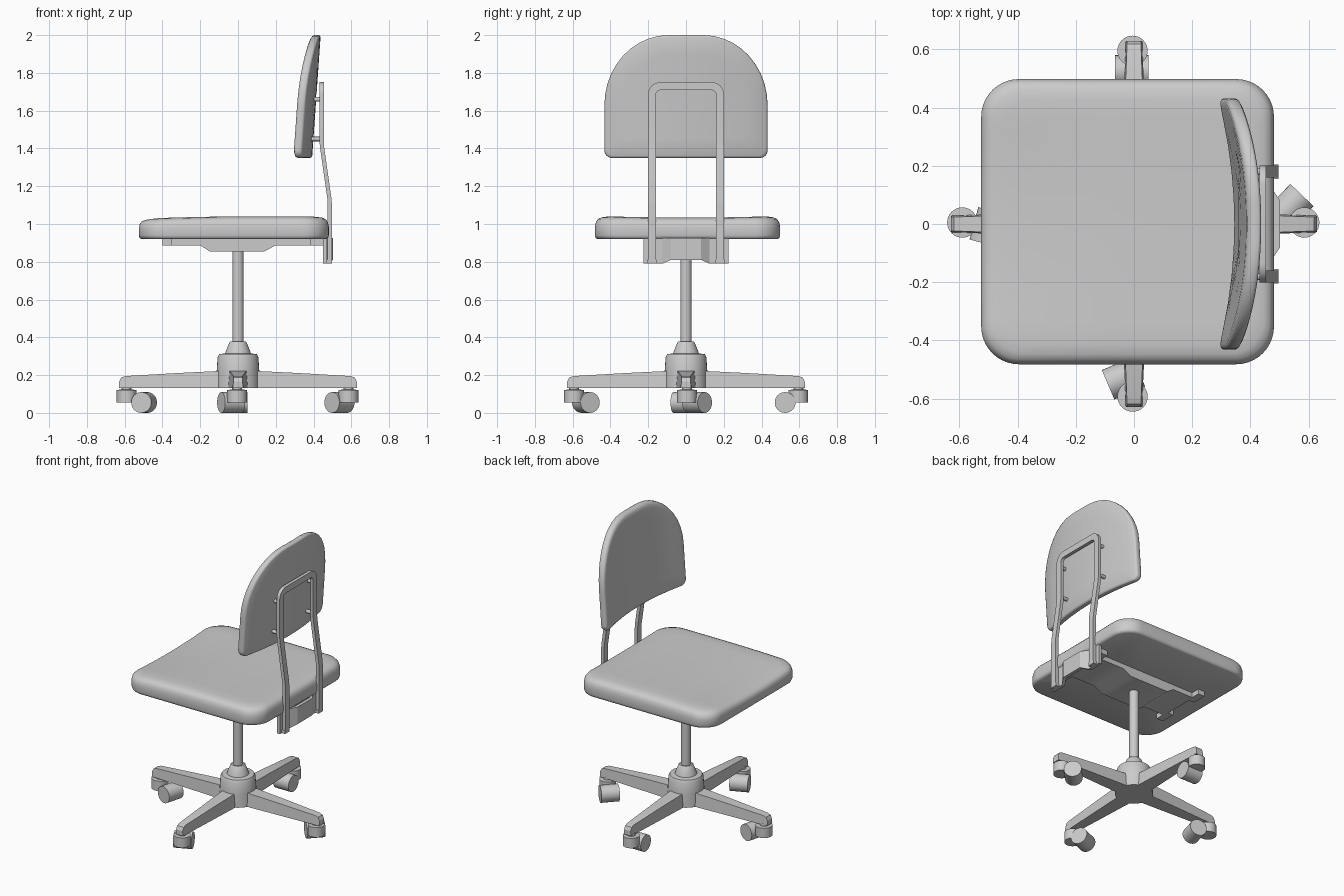
import bpy
import bmesh
from math import sin, cos, pi, radians
from mathutils import Vector, Matrix

if "Cube" in bpy.data.objects:
    bpy.data.objects.remove(bpy.data.objects["Cube"])

grey = bpy.data.materials.new("plain grey")
grey.use_nodes = True
grey.diffuse_color = (0.6, 0.6, 0.6, 1)
grey.node_tree.nodes["Principled BSDF"].inputs["Base Color"].default_value = (0.6, 0.6, 0.6, 1)


def finish(name, bm, angle=35):
    """Turn a bmesh into a shaded object."""
    bmesh.ops.recalc_face_normals(bm, faces=bm.faces[:])
    mesh = bpy.data.meshes.new(name)
    bm.to_mesh(mesh)
    bm.free()
    mesh.materials.append(grey)
    ob = bpy.data.objects.new(name, mesh)
    bpy.context.collection.objects.link(ob)
    bpy.ops.object.select_all(action='DESELECT')
    ob.select_set(True)
    bpy.context.view_layer.objects.active = ob
    bpy.ops.object.shade_smooth_by_angle(angle=radians(angle))
    return ob


def loft(name, rings, angle=35):
    """Skin closed rings of points and cap both ends."""
    bm = bmesh.new()
    loops = [[bm.verts.new(p) for p in ring] for ring in rings]
    n = len(loops[0])
    for a, b in zip(loops, loops[1:]):
        for i in range(n):
            bm.faces.new((a[i], a[(i + 1) % n], b[(i + 1) % n], b[i]))
    bm.faces.new(loops[0])
    bm.faces.new(loops[-1])
    return finish(name, bm, angle)


def box(name, x, y, z):
    return loft(name, [[(x[0], y[0], h), (x[1], y[0], h), (x[1], y[1], h), (x[0], y[1], h)] for h in z])


def turned(name, profile, cx=0, cy=0, n=32):
    """Upright turned part from (radius, height) pairs."""
    return loft(name, [[(cx + r * cos(2 * pi * i / n), cy + r * sin(2 * pi * i / n), z)
                        for i in range(n)] for r, z in profile])


def rod(name, centre, axis, radius, length, n=32):
    bm = bmesh.new()
    turn = Vector(axis).to_track_quat('Z', 'Y').to_matrix().to_4x4()
    bmesh.ops.create_cone(bm, cap_ends=True, segments=n, radius1=radius, radius2=radius,
                          depth=length, matrix=Matrix.Translation(centre) @ turn)
    return finish(name, bm)


def outline(hw, hh, low, top, n=10, split=8):
    """Rounded rectangle; low and top are (width, height) corner radii."""
    corners = []
    for k, (sx, sy, r) in enumerate(((1, 1, top), (-1, 1, top), (-1, -1, low), (1, -1, low))):
        arc = [(k + i / n) * pi / 2 for i in range(n + 1)]
        corners.append([(sx * (hw - r[0]) + r[0] * cos(a), sy * (hh - r[1]) + r[1] * sin(a)) for a in arc])
    points = []
    for k, arc in enumerate(corners):
        points += arc
        (ax, ay), (bx, by) = arc[-1], corners[(k + 1) % 4][0]
        points += [(ax + (bx - ax) * i / split, ay + (by - ay) * i / split) for i in range(1, split)]
    return points


def cushion(name, shape, hw, hh, profile, place):
    """Skin (inset, depth) rings of an outline, positioned by a function."""
    loft(name, [[place(u * (1 - inset / hw), v * (1 - inset / hh), d) for u, v in shape]
                for inset, d in profile], 50)


# Seat cushion, dipped along the middle and lower at one edge
def seat_point(u, v, d):
    up = max(0, (d - 0.95) / 0.09)
    fall = max(0, -u / 0.5) ** 1.5
    dip = (0.006 + 0.012 * fall) * max(0, 1 - (v / 0.4) ** 2)
    return (u - 0.022, v + 0.008, d - up * (0.012 * fall + dip))


W, H = 0.503, 0.49
cushion("seat", outline(W, H, (0.13, 0.13), (0.13, 0.13)), W, H,
        [(0.4, 0.92), (0.015, 0.92), (0.004, 0.926), (0, 0.94), (0, 0.985), (0.005, 1.01), (0.016, 1.026),
         (0.035, 1.035), (0.07, 1.04), (0.14, 1.04), (0.22, 1.04), (0.3, 1.04), (0.38, 1.04), (0.46, 1.04)],
        seat_point)


# Backrest, wrapped around the sitter and leaning back
def back_point(u, v, d):
    return (0.365 + 0.07 * v + 0.05 * d - 0.055 * (u / 0.43) ** 2, u, v + 1.675)


W, H = 0.432, 0.325
cushion("backrest", outline(W, H, (0.04, 0.04), (0.34, 0.37)), W, H,
        [(0.3, 1), (0.2, 1), (0.1, 1), (0.012, 1), (0.003, 0.93), (0, 0.8), (0, 0.4), (0.005, 0.18),
         (0.016, 0.05), (0.035, 0), (0.1, 0), (0.2, 0), (0.3, 0)], back_point)


# Bent flat bar holding the backrest
def bar_x(z):
    t = min(1, max(0, (1.42 - z) / 0.3))
    return 0.432 + 0.043 * t


side = [(0.18, z, 0) for z in (0.81, 1.1, 1.13, 1.4, 1.43)]
side += [(0.135 + 0.045 * cos(a), 1.685 + 0.045 * sin(a), a) for a in [i * pi / 16 for i in range(9)]]
path = side + [(-y, z, pi - a) for y, z, a in reversed(side)]
bar = []
for y, z, a in path:
    inner, outer = [(y + s * cos(a), z + s * sin(a)) for s in (-0.021, 0.021)]
    bar.append([(bar_x(q[1]) + dx, q[0], q[1])
                for q, dx in ((inner, 0), (outer, 0), (outer, 0.022), (inner, 0.022))])
loft("back_frame", bar, 25)

for s in (-1, 1):
    for z in (1.45, 1.66):
        rod("frame_peg", (0.405, s * 0.18, z), (1, 0, 0), 0.012, 0.075, 16)
    box("frame_foot", (0.47, 0.497), (s * 0.155, s * 0.205), (0.79, 0.812))

# Folded bracket behind the seat, bulging outward in the middle
half = [(0.45, 0.225), (0.45, 0.125), (0.48, 0.08)]
fold = half + [(x, -y) for x, y in reversed(half)]
loft("back_bracket", [[(x, y, z), (x + 0.022, y, z), (x + 0.022, y, 0.925), (x, y, 0.925)]
                      for x, y in fold for z in (0.79 if abs(y) > 0.1 else 0.81,)], 20)

# Mounting plate under the seat
section = [(-0.36, 0.925), (-0.36, 0.887), (-0.2, 0.887), (-0.15, 0.855),
           (0.14, 0.855), (0.2, 0.887), (0.46, 0.887), (0.46, 0.925)]
loft("seat_mount", [[(x, y, z) for x, z in section] for y in (-0.14, 0.14)])
for x in ((-0.4, -0.35), (0.38, 0.455)):
    for s in (-1, 1):
        box("mount_tab", x, (s * 0.1, s * 0.2), (0.887, 0.925))

# Column and hub
turned("column", [(0.03, 0.36), (0.03, 0.87)])
turned("hub", [(0.117, 0.132), (0.113, 0.22), (0.108, 0.295), (0.1, 0.311), (0.068, 0.315),
               (0.063, 0.33), (0.046, 0.372), (0.04, 0.378)])

# Four tapered legs: (distance, half width, top height)
taper = [(0.03, 0.055, 0.225), (0.3, 0.043, 0.212), (0.595, 0.029, 0.195), (0.618, 0.029, 0.187),
         (0.629, 0.028, 0.165)]
for k in range(4):
    leg = loft("leg", [[(d, -w, 0.132), (d, w, 0.132), (d, w * 0.85, h), (d, -w * 0.85, h)]
                       for d, w, h in taper], 25)
    leg.rotation_euler.z = k * pi / 2

# Casters: swivel centre, wheel centre, wheel axle direction
casters = [((-0.59, 0.005), (-0.497, -0.012), (0.26, 0.96)),
           ((0.585, 0.005), (0.537, 0.058), (0.69, 0.72)),
           ((-0.005, -0.593), (-0.036, -0.53), (0.92, 0.39)),
           ((-0.005, 0.595), (-0.008, 0.525), (1, 0))]
for swivel, wheel, axle in casters:
    turned("swivel", [(0.052, 0.055), (0.052, 0.122), (0.026, 0.123), (0.026, 0.14)], *swivel)
    rod("wheel", (*wheel, 0.055), (*axle, 0), 0.055, 0.115)
